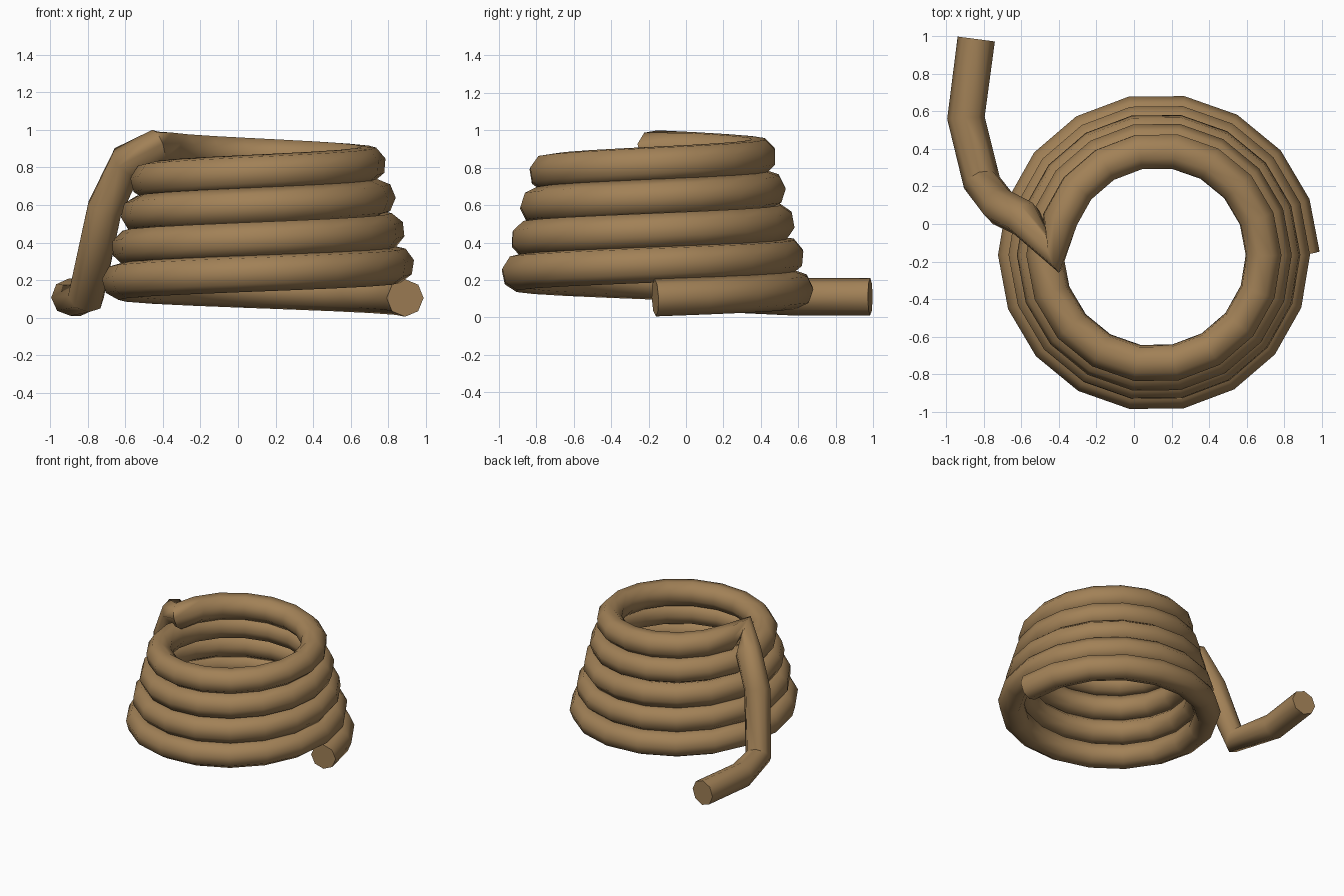
import bpy
from math import cos, sin, tau, radians

cube = bpy.data.objects.get("Cube")
if cube:
    bpy.data.objects.remove(cube, do_unlink=True)

TUBE = 0.1           # tube radius
STEPS = 18           # straight segments per turn
TURNS = 4.5
CENTRE = (0.12, -0.165)

brown = bpy.data.materials.new("Light brown")
brown.use_nodes = True
colour = (0.36, 0.22, 0.095, 1)
brown.diffuse_color = colour
brown.node_tree.nodes["Principled BSDF"].inputs["Base Color"].default_value = colour

# Coil path: rises counter-clockwise and narrows with each turn
path = []
for i in range(int(STEPS * TURNS) + 1):
    turn = i / STEPS
    r = 0.77 - 0.05 * turn
    path.append((CENTRE[0] + r * cos(tau * turn),
                 CENTRE[1] + r * sin(tau * turn),
                 0.105 + 0.178 * turn))

# Tail path: folds back, drops outside the coil and runs out to the rear
path += [(-0.59, 0.03, 0.83), (-0.71, 0.09, 0.58), (-0.81, 0.22, 0.11),
         (-0.895, 0.565, 0.11), (-0.84, 0.985, 0.11)]

# Round tube swept along the whole path
curve = bpy.data.curves.new("coiled_tube", "CURVE")
curve.dimensions = "3D"
curve.bevel_depth = TUBE
curve.bevel_resolution = 2
curve.use_fill_caps = True
spline = curve.splines.new("POLY")
spline.points.add(len(path) - 1)
for point, co in zip(spline.points, path):
    point.co = (*co, 1)
curve.materials.append(brown)

tube = bpy.data.objects.new("coiled_tube", curve)
bpy.context.collection.objects.link(tube)
bpy.ops.object.select_all(action="DESELECT")
tube.select_set(True)
bpy.context.view_layer.objects.active = tube
bpy.ops.object.convert(target="MESH")
bpy.ops.object.shade_smooth_by_angle(angle=radians(60))
